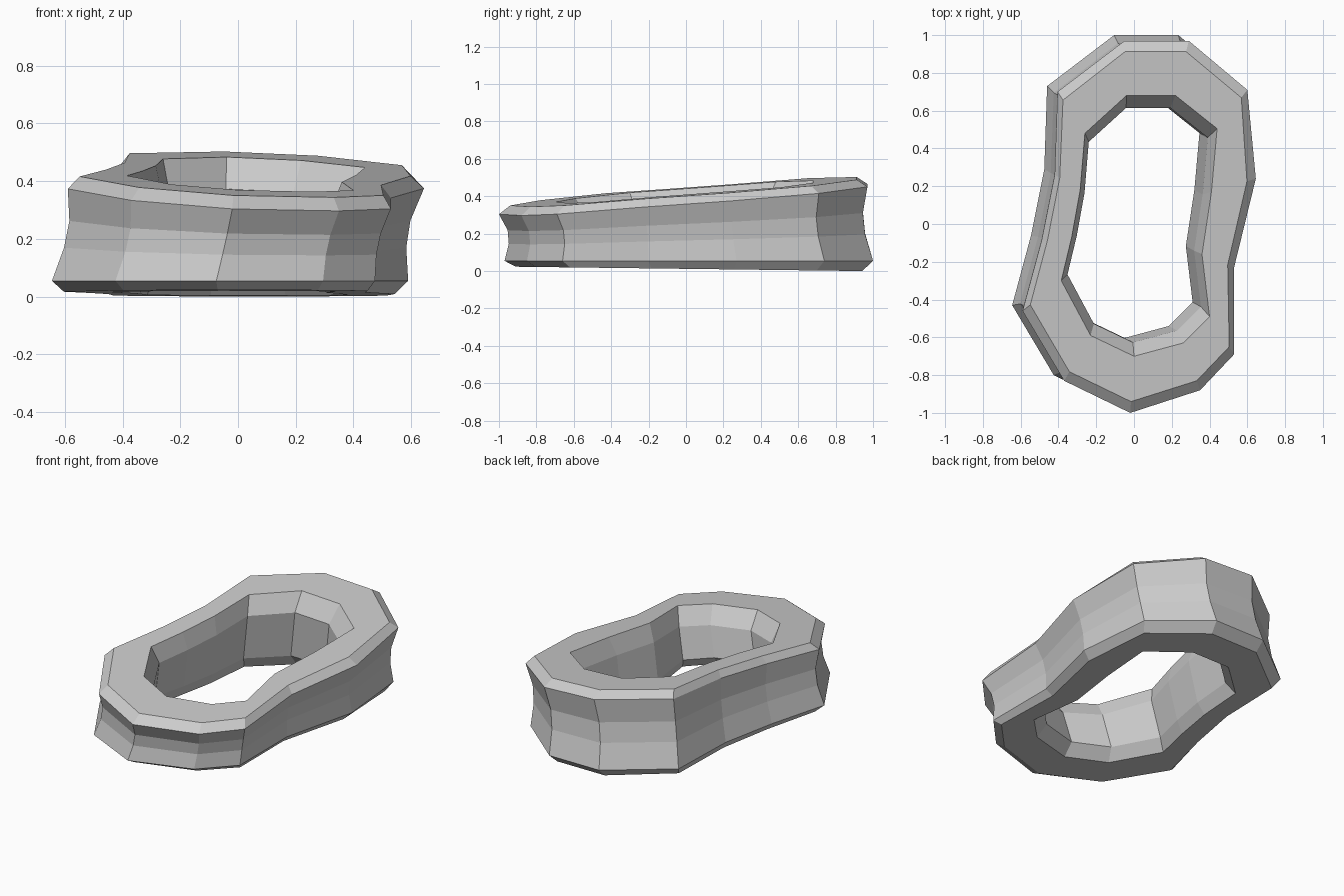
import bpy, bmesh
from mathutils import Vector

if "Cube" in bpy.data.objects:
    bpy.data.objects.remove(bpy.data.objects["Cube"])

# Outlines of the upper rim and of the hole, matched point for point
OUTER = [(-.05, .97), (.29, .97), (.60, .71), (.645, .24), (.53, -.23), (.53, -.69), (.35, -.88),
         (-.02, -1.0), (-.37, -.83), (-.59, -.46), (-.49, -.09), (-.42, .26), (-.405, .70)]
INNER = [(-.04, .68), (.22, .68), (.44, .505), (.41, .17), (.36, -.16), (.40, -.49), (.26, -.63),
         (0, -.70), (-.23, -.59), (-.385, -.30), (-.33, -.07), (-.285, .18), (-.26, .48)]
OUTER = [Vector(p) for p in OUTER]
INNER = [Vector(p) for p in INNER]
LEAN = Vector((-.055, .03))          # the base is shifted relative to the top


def top_z(p):
    return .432 - .045 * p.x + .0815 * p.y


def base_z(p):
    return .017 - .0125 * p.y


# Each section row: blend from outer to inner, scale, depth t (0 top, 1 base), z function
SECTION = [
    (.20, 1.0, 0.0, top_z),                                        # top face, outer edge
    (0.0, 1.0, 0.0, lambda p: top_z(p) - .042),                    # upper rim
    (.12, 1.0, .35, lambda p: .06 + (top_z(p) - .102) * .65),      # waist
    (.11, 1.0, .65, lambda p: .06 + (top_z(p) - .102) * .36),      # waist
    (0.0, 1.0, 1.0, lambda p: .06),                                # lower rim
    (.20, 1.0, 1.0, base_z),                                       # base, outer edge
    (1.0, 1.0, 1.0, base_z),                                       # base, hole edge
    (1.0, .90, .90, lambda p: .09),                                # hole wall, bottom
    (1.0, .90, .10, lambda p: top_z(p) - .105),                    # hole wall, top
    (1.0, 1.0, 0.0, top_z),                                        # top face, hole edge
]

# Sweep the section around the ring
bm = bmesh.new()
loops = []
for blend, scale, t, zf in SECTION:
    row = []
    for o, i in zip(OUTER, INNER):
        p = o.lerp(i, blend) * scale
        q = p + LEAN * t
        row.append(bm.verts.new((q.x, q.y, max(0, zf(p)))))
    loops.append(row)
n = len(OUTER)
for a, b in zip(loops, loops[1:] + loops[:1]):
    for k in range(n):
        j = (k + 1) % n
        bm.faces.new((a[k], a[j], b[j], b[k]))
bmesh.ops.recalc_face_normals(bm, faces=bm.faces)

# Drop the ring onto the ground
low = min(v.co.z for v in bm.verts)
bmesh.ops.translate(bm, verts=bm.verts, vec=(0, 0, -low))

mesh = bpy.data.meshes.new("chain_link")
bm.to_mesh(mesh)
bm.free()
bpy.context.collection.objects.link(bpy.data.objects.new("chain_link", mesh))
